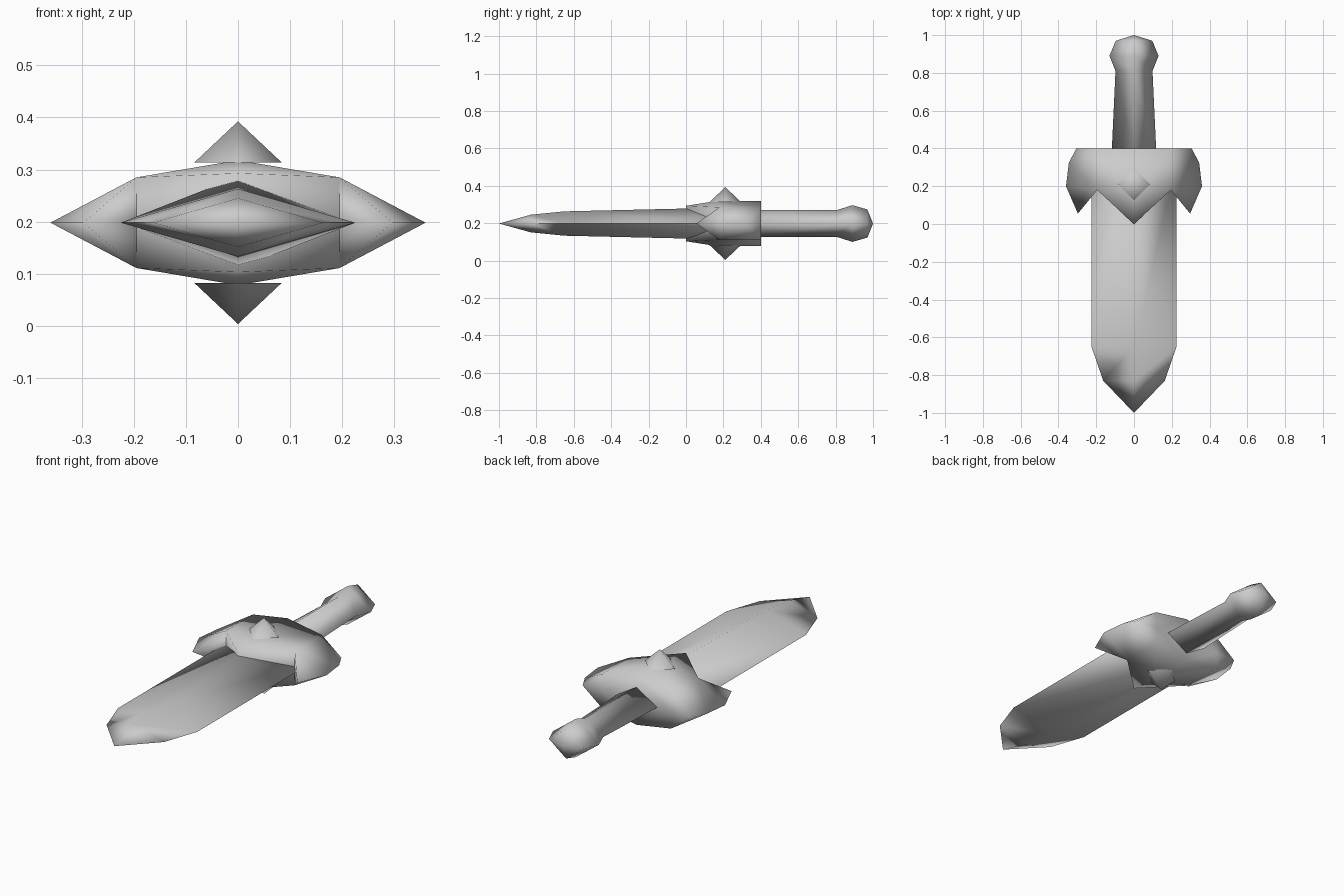
import bpy, bmesh, math
from mathutils import Matrix

cube = bpy.data.objects.get("Cube")
if cube:
    bpy.data.objects.remove(cube, do_unlink=True)

MID = 0.198  # height of the dagger's centre plane

steel = bpy.data.materials.new("plain_grey")
steel.use_nodes = True
GREY = (0.6, 0.6, 0.6, 1)
steel.diffuse_color = GREY
steel.node_tree.nodes["Principled BSDF"].inputs["Base Color"].default_value = GREY


def finish(name, bm, sharp=None):
    """Turn the bmesh into a smooth object; sharp(edge) picks hard edges."""
    bmesh.ops.remove_doubles(bm, verts=bm.verts, dist=0.0005)
    bmesh.ops.recalc_face_normals(bm, faces=bm.faces)
    for f in bm.faces:
        f.smooth = True
    for e in bm.edges:
        e.smooth = not (sharp and sharp(e))
    mesh = bpy.data.meshes.new(name)
    bm.to_mesh(mesh)
    bm.free()
    mesh.materials.append(steel)
    obj = bpy.data.objects.new(name, mesh)
    obj.location.z = MID
    bpy.context.collection.objects.link(obj)
    return obj


def diamond_loft(sections):
    """Loft diamond cross-sections given as (y, half width, half height)."""
    bm = bmesh.new()
    rings = []
    for y, w, h in sections:
        if w == 0:
            rings.append([bm.verts.new((0, y, 0))] * 4)
        else:
            rings.append([bm.verts.new(p) for p in
                          ((w, y, 0), (0, y, h), (-w, y, 0), (0, y, -h))])
    for a, b in zip(rings, rings[1:]):
        for i in range(4):
            j = (i + 1) % 4
            corners = dict.fromkeys((a[i], a[j], b[j], b[i]))
            bm.faces.new(list(corners))
    for ring in (rings[0], rings[-1]):
        if ring[0] is not ring[1]:
            bm.faces.new(ring)
    return bm


# Blade: crisp ridge and cutting edges that soften towards the point
def blade_sharp(e):
    a, b = e.verts
    on_ridge = abs(a.co.x) < 0.01 and abs(b.co.x) < 0.01
    mid_y = (a.co.y + b.co.y) / 2
    along = abs(a.co.y - b.co.y) > 0.01
    return along and mid_y > (-0.7 if on_ridge else -0.85)


finish("blade", diamond_loft([(0.33, 0.225, 0.088), (-0.65, 0.225, 0.065),
                              (-0.83, 0.163, 0.047), (-1, 0, 0)]), blade_sharp)

# Grip and pommel in one lofted piece
finish("grip_and_pommel", diamond_loft([
    (0.36, 0.119, 0.073), (0.81, 0.098, 0.073), (0.89, 0.13, 0.098),
    (0.97, 0.097, 0.075), (1, 0, 0)]))

# Guard: one quarter of the shell, repeated by reflection
P = {
    "front": (0, 0, 0.095), "crown": (0, 0.16, 0.12), "back": (0, 0.4, 0.12),
    "notch": (0.195, 0.18, 0.087), "shoulder": (0.195, 0.4, 0.087),
    "tip": (0.297, 0.055, 0), "side": (0.36, 0.2, 0),
    "bend": (0.345, 0.325, 0), "corner": (0.305, 0.4, 0),
    "front_mid": (0, 0, 0), "notch_mid": (0.195, 0.18, 0),
    "back_mid": (0, 0.4, 0), "shoulder_mid": (0.195, 0.4, 0),
}
PANELS = ["front crown notch", "crown back shoulder notch", "notch side tip",
          "notch shoulder bend side", "shoulder corner bend",
          "front notch notch_mid front_mid", "notch tip notch_mid",
          "back shoulder shoulder_mid back_mid", "shoulder corner shoulder_mid"]
bm = bmesh.new()
for sx in (1, -1):
    for sz in (1, -1):
        for panel in PANELS:
            bm.faces.new([bm.verts.new((P[k][0] * sx, P[k][1], P[k][2] * sz))
                          for k in panel.split()])
finish("guard", bm, lambda e: all(abs(abs(v.co.x) - 0.195) < 0.01
                                  and abs(v.co.y - 0.18) < 0.01 for v in e.verts))

# Pyramid studs above and below the guard
for name, s in (("upper_stud", 1), ("lower_stud", -1)):
    bm = bmesh.new()
    bmesh.ops.create_cone(bm, cap_ends=True, segments=4, radius1=0.084,
                          radius2=0, depth=0.079)
    place = Matrix.Translation((0, 0.21, s * 0.155))
    turn = Matrix.Rotation(0 if s > 0 else math.pi, 4, "X")
    bmesh.ops.transform(bm, matrix=place @ turn, verts=bm.verts)
    finish(name, bm, lambda e: all(abs(v.co.z) < 0.12 for v in e.verts))
